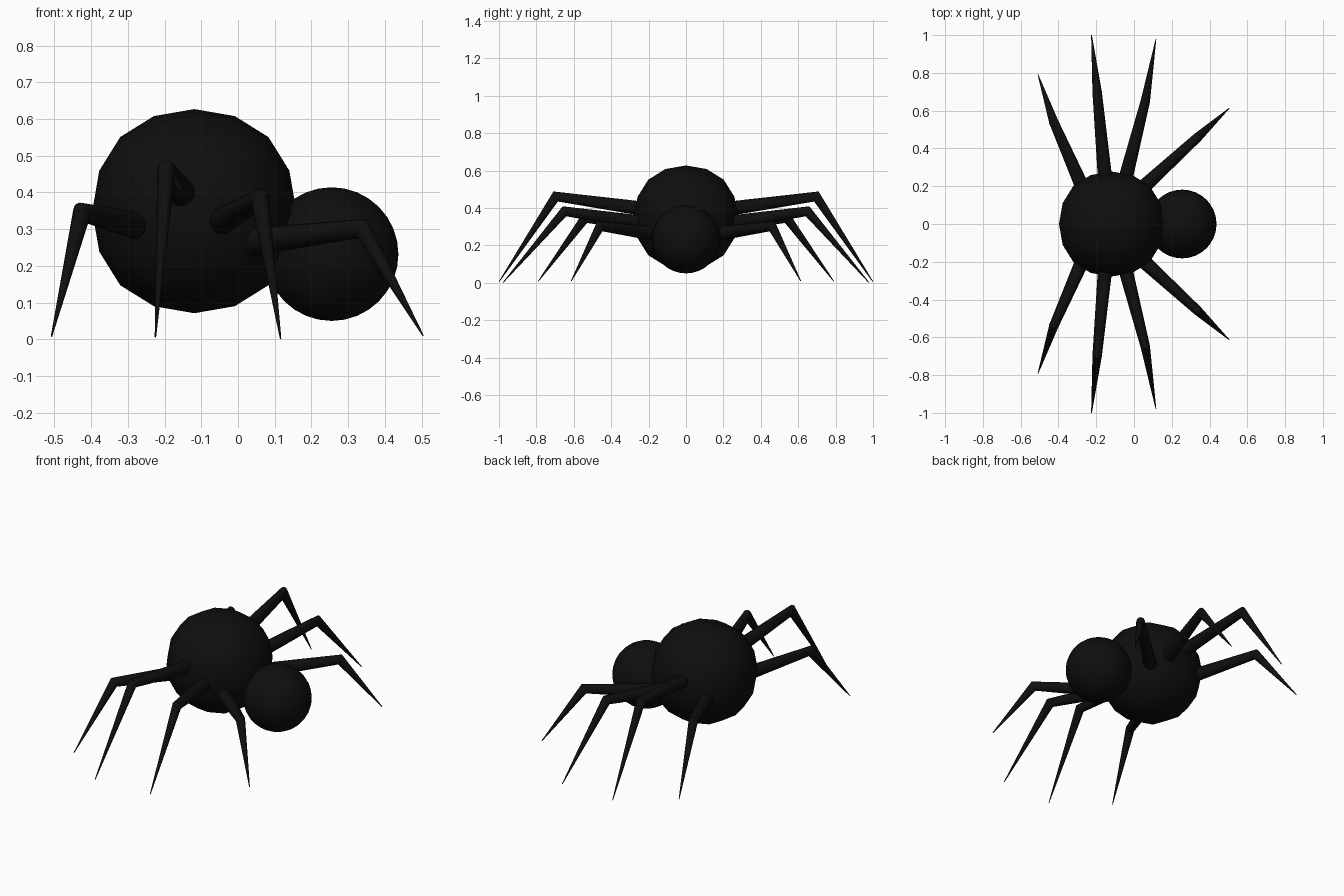
import bpy
import bmesh
import math
from mathutils import Vector

if "Cube" in bpy.data.objects:
    bpy.data.objects.remove(bpy.data.objects["Cube"])

black = bpy.data.materials.new("black")
black.diffuse_color = (0.0045, 0.0045, 0.0045, 1)
black.use_nodes = True
black.node_tree.nodes["Principled BSDF"].inputs["Base Color"].default_value = black.diffuse_color


def finish(obj, name):
    obj.name = name
    obj.data.name = name
    obj.data.materials.clear()
    obj.data.materials.append(black)
    for p in obj.data.polygons:
        p.use_smooth = True


# Abdomen: a cube rounded by two levels of subdivision
bpy.ops.mesh.primitive_cube_add(size=2)
abdomen = bpy.context.object
sub = abdomen.modifiers.new("round", 'SUBSURF')
sub.levels = sub.render_levels = 2
bpy.ops.object.modifier_apply(modifier="round")
reach = max(v.co.z for v in abdomen.data.vertices)
for v in abdomen.data.vertices:
    v.co = v.co * (0.278 / reach) + Vector((-0.119, 0, 0.349))
finish(abdomen, "abdomen")

# Head: smooth ball
bpy.ops.mesh.primitive_uv_sphere_add(segments=32, ring_count=16, radius=0.182,
                                     location=(0.255, 0, 0.232))
finish(bpy.context.object, "head")

SIDES = 16


def add_leg(name, root, knee, tip, side):
    """Tapered two-part leg with a mitred knee."""
    root, knee, tip = [Vector((p[0], p[1] * side, p[2])) for p in (root, knee, tip)]
    upper, lower = (knee - root).normalized(), (tip - knee).normalized()
    start = root - upper * 0.06           # sink the root into the abdomen
    hinge = upper.cross(lower).normalized()
    middle = (upper + lower).normalized()
    stretch = 1 / upper.dot(middle)
    bm = bmesh.new()
    rings = []
    for centre, axis, radius, wide in ((start, upper, 0.039, 1),
                                       (knee, middle, 0.025, stretch),
                                       (tip, lower, 0.002, 1)):
        across = axis.cross(hinge)
        ring = []
        for i in range(SIDES):
            a = math.tau * i / SIDES
            ring.append(bm.verts.new(centre + hinge * math.cos(a) * radius
                                     + across * math.sin(a) * radius * wide))
        rings.append(ring)
    for r0, r1 in zip(rings, rings[1:]):
        for i in range(SIDES):
            j = (i + 1) % SIDES
            bm.faces.new((r0[i], r0[j], r1[j], r1[i]))
    bm.faces.new(rings[0])
    bm.faces.new(rings[-1])
    bmesh.ops.recalc_face_normals(bm, faces=bm.faces)
    mesh = bpy.data.meshes.new(name)
    bm.to_mesh(mesh)
    bm.free()
    obj = bpy.data.objects.new(name, mesh)
    bpy.context.collection.objects.link(obj)
    finish(obj, name)
    bpy.context.view_layer.objects.active = obj
    bpy.ops.object.select_all(action='DESELECT')
    obj.select_set(True)
    bpy.ops.object.shade_smooth_by_angle(angle=math.radians(40))


# Four pairs of legs: root, knee and tip on the +y side
legs = {
    "rear_leg": ((-0.28, 0.21, 0.31), (-0.425, 0.54, 0.346), (-0.508, 0.79, 0.008)),
    "rear_middle_leg": ((-0.155, 0.26, 0.40), (-0.195, 0.697, 0.461), (-0.225, 0.999, 0.006)),
    "front_middle_leg": ((-0.04, 0.26, 0.325), (0.06, 0.65, 0.382), (0.116, 0.977, 0.002)),
    "front_leg": ((0.065, 0.21, 0.268), (0.338, 0.46, 0.302), (0.504, 0.613, 0.01)),
}
for leg, points in legs.items():
    for label, side in (("left", 1), ("right", -1)):
        add_leg(f"{leg}_{label}", *points, side)
